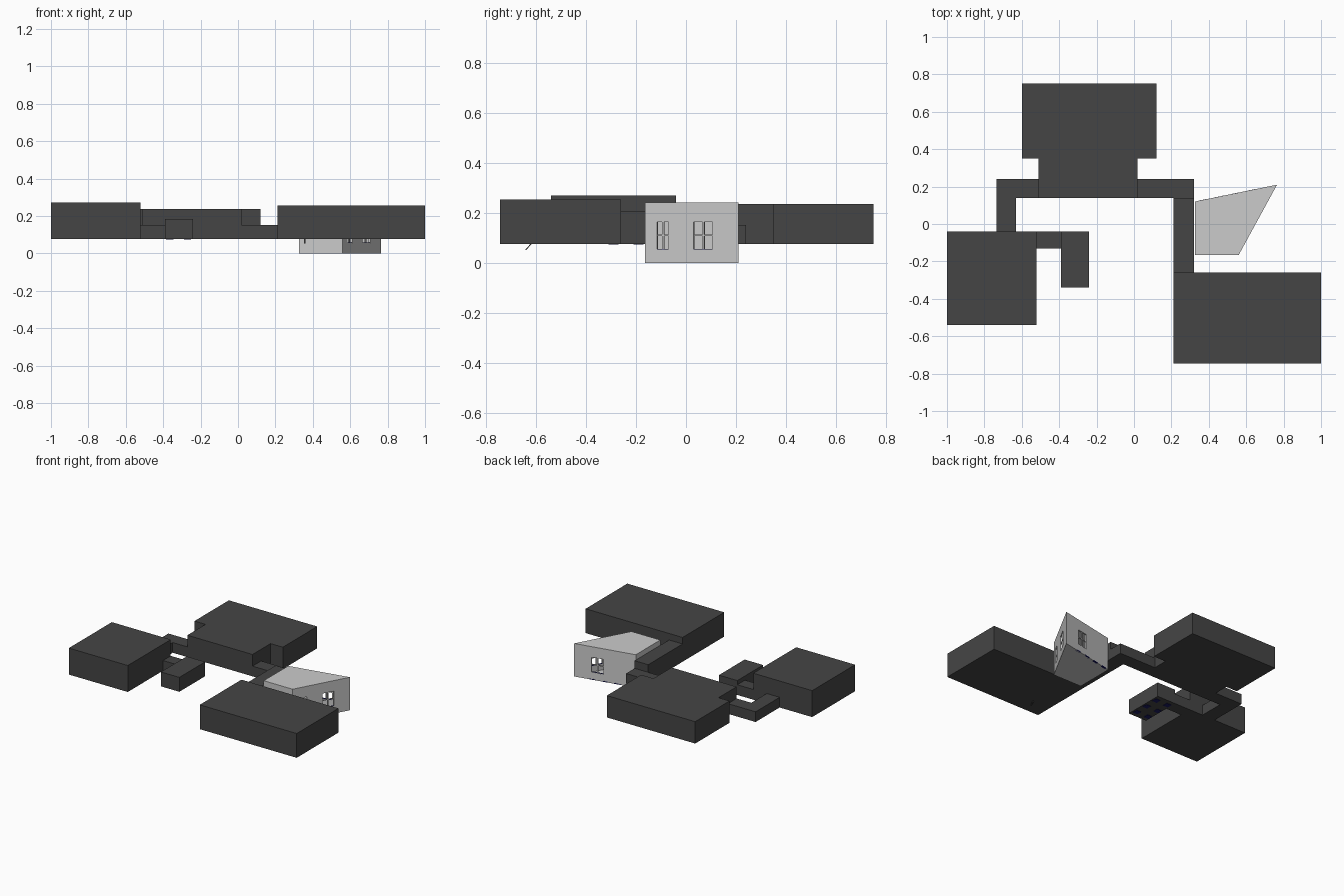
import bpy, bmesh, math
from mathutils import Matrix, Vector

if "Cube" in bpy.data.objects:
    bpy.data.objects.remove(bpy.data.objects["Cube"])


def material(name, rgb):
    m = bpy.data.materials.new(name)
    m.diffuse_color = (*rgb, 1)
    m.use_nodes = True
    m.node_tree.nodes["Principled BSDF"].inputs["Base Color"].default_value = m.diffuse_color
    return m


DARK = material("dark_grey", (0.06, 0.06, 0.06))
NAVY = material("navy", (0.01, 0.01, 0.12))


def prism(name, outline, z0, z1, mat=None):
    """Extrude a flat outline from z0 to z1."""
    bm = bmesh.new()
    face = bm.faces.new([bm.verts.new((x, y, z0)) for x, y in outline])
    res = bmesh.ops.extrude_face_region(bm, geom=[face])
    verts = [v for v in res["geom"] if isinstance(v, bmesh.types.BMVert)]
    bmesh.ops.translate(bm, verts=verts, vec=(0, 0, z1 - z0))
    bmesh.ops.recalc_face_normals(bm, faces=bm.faces)
    me = bpy.data.meshes.new(name)
    bm.to_mesh(me)
    bm.free()
    ob = bpy.data.objects.new(name, me)
    bpy.context.collection.objects.link(ob)
    if mat:
        me.materials.append(mat)
    return ob


def block(name, x0, x1, y0, y1, z0, z1, mat=DARK):
    return prism(name, [(x0, y0), (x1, y0), (x1, y1), (x0, y1)], z0, z1, mat)


def wall_box(name, a, b, t, width, depth, z0, z1, shift=0, mat=None):
    """Box centred at fraction t of the wall a-b, turned along that wall."""
    a, b = Vector(a), Vector(b)
    d = (b - a).normalized()
    n = Vector((-d.y, d.x))
    c = a.lerp(b, t) + n * shift
    pts = [c + d * (sx * width / 2) + n * (sy * depth / 2)
           for sx, sy in ((-1, -1), (1, -1), (1, 1), (-1, 1))]
    return prism(name, [tuple(p) for p in pts], z0, z1, mat)


def cut(target, cutter):
    """Subtract the cutter for good, then remove it."""
    mod = target.modifiers.new("cut", "BOOLEAN")
    mod.operation, mod.solver, mod.object = "DIFFERENCE", "EXACT", cutter
    bpy.context.view_layer.update()
    dg = bpy.context.evaluated_depsgraph_get()
    me = bpy.data.meshes.new_from_object(target.evaluated_get(dg))
    target.modifiers.clear()
    target.data = me
    bpy.data.objects.remove(cutter)


Z = 0.077

# Large rooms
block("left_room", -1, -0.52, -0.54, -0.04, Z, 0.272)
block("right_room", 0.21, 1, -0.745, -0.26, Z, 0.256)
prism("middle_room", [(-0.51, 0.14), (0.02, 0.14), (0.02, 0.35), (0.12, 0.35),
                      (0.12, 0.75), (-0.6, 0.75), (-0.6, 0.35), (-0.51, 0.35)],
      Z, 0.238, DARK)

# Corridors
prism("left_corridor", [(-0.735, -0.04), (-0.63, -0.04), (-0.63, 0.14),
                        (-0.51, 0.14), (-0.51, 0.24), (-0.735, 0.24)],
      Z, 0.152, DARK)
block("right_corridor_back", 0.02, 0.32, 0.14, 0.24, Z, 0.152)
block("right_corridor_front", 0.21, 0.32, -0.26, 0.14, Z, 0.208)
block("short_corridor", -0.52, -0.39, -0.13, -0.04, Z, 0.152)

# Small room with navy plates beneath
block("small_room", -0.39, -0.24, -0.34, -0.04, Z, 0.183)
for i, x in enumerate((-0.365, -0.27)):
    for j, y in enumerate((-0.29, -0.19, -0.09)):
        block(f"base_plate_{i}_{j}", x - 0.02, x + 0.02, y - 0.02, y + 0.02,
              Z - 0.002, Z + 0.001, NAVY)

# Wedge-shaped hall, hollow
A, B, C, D = (0.325, -0.165), (0.56, -0.165), (0.765, 0.21), (0.325, 0.12)
hall = prism("hall", [A, B, C, D], 0, 0.243)
cut(hall, prism("hollow", [(0.335, -0.155), (0.554, -0.155), (0.745, 0.196),
                           (0.335, 0.112)], 0.01, 0.233))

# Windows: wall ends, position along wall, width
windows = [(B, C, 0.19, 0.052), (B, C, 0.62, 0.086), (D, C, 0.62, 0.086)]
W0, W1 = 0.055, 0.165
for a, b, t, w in windows:
    cut(hall, wall_box("opening", a, b, t, w, 0.06, W0, W1))
for i, (a, b, t, w) in enumerate(windows):
    s = 0.006 if a == B else -0.006
    wall_box(f"window_post_{i}", a, b, t, 0.008, 0.006, W0, W1, s)
    wall_box(f"window_bar_{i}", a, b, t, w, 0.005, 0.108, 0.114, s)
    wall_box(f"window_sill_{i}", a, b, t, w, 0.008, W0 - 0.001, W0 + 0.002, s, NAVY)

# Navy strips along the hall base
for i in range(4):
    wall_box(f"hall_strip_{i}", D, C, 0.1 + 0.2 * i, 0.045, 0.012,
             0, 0.006, 0.0 - 0.0055, NAVY)

# Thin slat hanging under the right room
slat = block("hanging_slat", 0.352, 0.36, -0.645, -0.64, 0.052, Z, DARK)
for v in slat.data.vertices:
    if v.co.z > 0.06:
        v.co.y += 0.022
